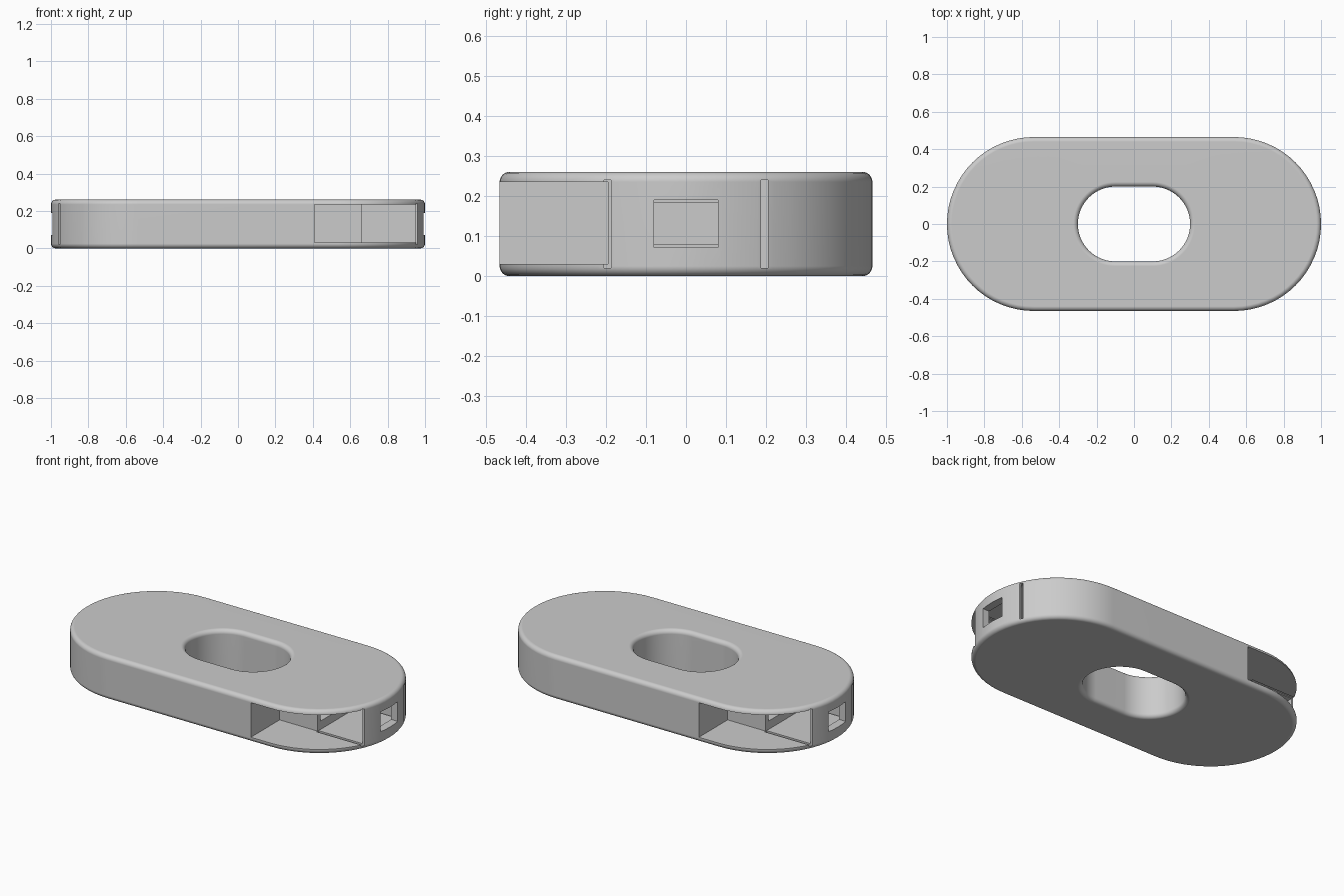
import bpy, bmesh, math
from mathutils import Vector

cube = bpy.data.objects.get("Cube")
if cube:
    bpy.data.objects.remove(cube, do_unlink=True)

HEIGHT = 0.26
FILLET = 0.025
ARC = 32      # segments per half circle
STEPS = 6     # segments per fillet

grey = bpy.data.materials.new("plain_grey")
grey.use_nodes = True
colour = (0.6, 0.6, 0.6, 1)
grey.diffuse_color = colour
grey.node_tree.nodes["Principled BSDF"].inputs["Base Color"].default_value = colour


def stadium(radius, half, z):
    """Ring of points around a slot shape with rounded ends."""
    points = []
    for side in (1, -1):
        for i in range(ARC + 1):
            a = math.pi * (i / ARC - 0.5)
            points.append(Vector((side * (half + radius * math.cos(a)),
                                  side * radius * math.sin(a), z)))
    return points


def rounded_wall(sign):
    """Offsets and heights of a wall with filleted bottom and top edges."""
    wall = []
    for z0, start in ((FILLET, -90), (HEIGHT - FILLET, 0)):
        for i in range(STEPS + 1):
            a = math.radians(start + 90 * i / STEPS)
            wall.append((sign * FILLET * (math.cos(a) - 1), z0 + FILLET * math.sin(a)))
    return wall


def box_cutter(name, low, high, turn):
    """Box between two corners, optionally turned half way round z."""
    bm = bmesh.new()
    bmesh.ops.create_cube(bm, size=1)
    low, high = Vector(low), Vector(high)
    for v in bm.verts:
        v.co = (low + high) / 2 + v.co * (high - low)
        v.co.x *= turn
        v.co.y *= turn
    mesh = bpy.data.meshes.new(name)
    bm.to_mesh(mesh)
    bm.free()
    ob = bpy.data.objects.new(name, mesh)
    ob.hide_render = True
    bpy.context.collection.objects.link(ob)
    return ob


# Rounded body with a slot through the middle
rings = [stadium(0.465 + d, 0.535, z) for d, z in rounded_wall(1)]
rings += [stadium(0.2 + d, 0.1, z) for d, z in reversed(rounded_wall(-1))]
bm = bmesh.new()
loops = [[bm.verts.new(p) for p in ring] for ring in rings]
for a, b in zip(loops, loops[1:] + loops[:1]):
    for i in range(len(a)):
        j = (i + 1) % len(a)
        bm.faces.new((a[i], a[j], b[j], b[i]))
bmesh.ops.recalc_face_normals(bm, faces=bm.faces)
mesh = bpy.data.meshes.new("case_body")
bm.to_mesh(mesh)
bm.free()
mesh.materials.append(grey)
body = bpy.data.objects.new("case_body", mesh)
bpy.context.collection.objects.link(body)
bpy.context.view_layer.objects.active = body
body.select_set(True)

# Openings, the same at both ends after a half turn
openings = {
    "side_pocket": ((0.41, -0.6, 0.03), (1.1, -0.195, 0.235)),
    "end_chamber": ((0.66, -0.2, 0.03), (0.95, 0.195, 0.235)),
    "front_groove": ((0.66, -0.205, 0.02), (1.1, -0.187, 0.24)),
    "back_groove": ((0.66, 0.187, 0.02), (1.1, 0.205, 0.24)),
    "end_window": ((0.9, -0.08, 0.072), (1.1, 0.08, 0.19)),
    "inner_socket": ((0.45, -0.17, 0.08), (0.7, 0.17, 0.183)),
}
for turn in (1, -1):
    for name, (low, high) in openings.items():
        cutter = box_cutter(name + "_cutter", low, high, turn)
        cut = body.modifiers.new(name, "BOOLEAN")
        cut.operation = "DIFFERENCE"
        cut.solver = "EXACT"
        cut.object = cutter
        bpy.ops.object.modifier_apply(modifier=cut.name)
        bpy.data.objects.remove(cutter, do_unlink=True)

# Smooth the curves, keep the cut edges and flat faces crisp
bpy.ops.object.shade_smooth_by_angle(angle=math.radians(30))
weighted = body.modifiers.new("flat_faces", "WEIGHTED_NORMAL")
weighted.keep_sharp = True
